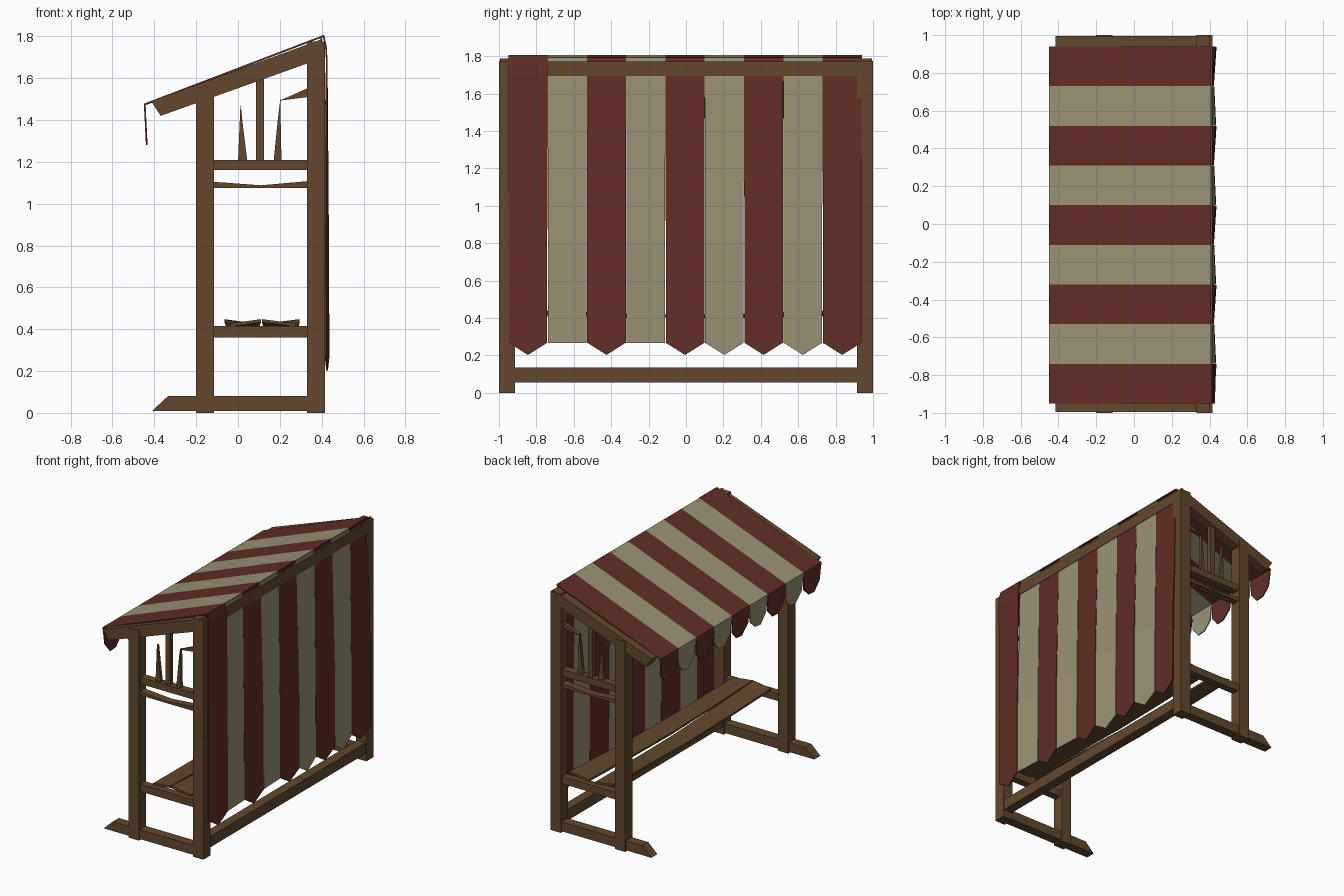
import bpy, bmesh, math
from mathutils import Vector

if "Cube" in bpy.data.objects:
    bpy.data.objects.remove(bpy.data.objects["Cube"])


def material(name, rgb):
    m = bpy.data.materials.new(name)
    m.diffuse_color = (*rgb, 1)
    m.use_nodes = True
    m.node_tree.nodes["Principled BSDF"].inputs["Base Color"].default_value = m.diffuse_color
    return m


WOOD = material("wood", (0.125, 0.064, 0.027))
RED = material("red_cloth", (0.122, 0.027, 0.02))
CREAM = material("cream_cloth", (0.32, 0.29, 0.175))


def loft(name, rings, mat):
    """Solid through matching rings of points, capped at both ends."""
    bm = bmesh.new()
    vs = [[bm.verts.new(p) for p in r] for r in rings]
    n = len(rings[0])
    for a, b in zip(vs, vs[1:]):
        for i in range(n):
            j = (i + 1) % n
            bm.faces.new((a[i], a[j], b[j], b[i]))
    bm.faces.new(vs[0])
    bm.faces.new(vs[-1])
    bmesh.ops.recalc_face_normals(bm, faces=bm.faces)
    me = bpy.data.meshes.new(name)
    bm.to_mesh(me)
    bm.free()
    me.materials.append(mat)
    ob = bpy.data.objects.new(name, me)
    bpy.context.collection.objects.link(ob)
    return ob


def side_board(name, profile, y0, y1):
    """Profile in x, z extruded along y."""
    return loft(name, [[(x, y, z) for x, z in profile] for y in (y0, y1)], WOOD)


def rect(x0, x1, z0, z1):
    return [(x0, z0), (x1, z0), (x1, z1), (x0, z1)]


# End frames, mirrored front to back
for tag, s in (("front", -1), ("rear", 1)):
    def board(name, prof, a=0.915, b=1.0):
        side_board(f"{tag}_{name}", prof, s * a, s * b)

    board("short_post", rect(-0.2, -0.115, 0, 1.56))
    board("tall_post", rect(0.33, 0.415, 0, 1.775))
    board("foot_beam", [(-0.41, 0.01), (0.34, 0.01), (0.34, 0.08), (-0.335, 0.08)], 0.922, 0.993)
    board("bench_rail", rect(-0.12, 0.34, 0.36, 0.415), 0.93, 0.985)
    board("upper_rail", rect(-0.12, 0.34, 1.16, 1.21), 0.93, 0.985)
    board("rafter", [(-0.415, 1.49), (-0.37, 1.42), (0.33, 1.67), (0.40, 1.695),
                     (0.40, 1.787), (0.37, 1.775)], 0.92, 0.995)
    # Intact and broken slats of the upper panel
    board("slat", rect(0.085, 0.125, 1.2, 1.61), 0.94, 0.975)
    board("broken_slat_a", [(0.0, 1.2), (0.045, 1.2), (0.025, 1.36), (0.012, 1.48)], 0.945, 0.97)
    board("broken_slat_b", [(0.17, 1.2), (0.208, 1.2), (0.202, 1.5), (0.19, 1.4)], 0.945, 0.97)
    board("broken_slat_c", [(0.2, 1.493), (0.335, 1.51), (0.335, 1.553)], 0.945, 0.97)
    # Splintered shelf stub below the upper rail
    board("broken_shelf", [(-0.12, 1.075), (0.335, 1.075), (0.335, 1.108),
                           (0.11, 1.088), (-0.12, 1.105)], 0.93, 0.985)

# Long rails on the tall side
side_board("lower_long_rail", rect(0.338, 0.408, 0.055, 0.135), -0.93, 0.93)
side_board("upper_long_rail", rect(0.338, 0.415, 1.695, 1.772), -0.93, 0.93)


# Bench planks, slightly tilted and sagging
def plank(name, x0, x1, tilt, sag, shift):
    rings = []
    for i in range(5):
        t = i / 4
        y = -0.95 + 1.9 * t
        dz = -sag * math.sin(math.pi * t)
        dx = shift * (t - 0.5)
        tw = tilt * (1 - 2 * t)
        rings.append([(x0 + dx, y, 0.413 + dz + max(0, -tw)), (x1 + dx, y, 0.413 + dz + max(0, tw)),
                      (x1 + dx, y, 0.428 + dz + max(0, tw)), (x0 + dx, y, 0.428 + dz + max(0, -tw))])
    loft(name, rings, WOOD)


plank("bench_plank_left", -0.05, 0.095, 0.02, 0.012, -0.03)
plank("bench_plank_right", 0.125, 0.285, -0.02, 0.012, 0.02)

# Striped cloth: roof panel, front tab and hanging curtain strip per stripe
Y0, N, W, T = -0.95, 9, 0.21, 0.008
for i in range(N):
    a, b = Y0 + i * W, Y0 + (i + 1) * W
    c = (a + b) / 2
    mat = CREAM if i % 2 else RED
    roof = [(-0.45, 1.478), (0.408, 1.806), (0.408, 1.797), (-0.45, 1.468)]
    loft(f"roof_stripe_{i}", [[(x, y, z) for x, z in roof] for y in (a, b)], mat)

    # Front tab with a tapered hem
    k = (-0.006, 0.004, 0.0)[i % 3]
    tab = [(a, 1.478), (b, 1.478), (b - 0.012, 1.345), (c + 0.035 + k, 1.285),
           (c - 0.03 + k, 1.28), (a + 0.012, 1.35)]
    loft(f"front_tab_{i}", [[(x + (1.478 - z) * 0.05, y, z) for y, z in tab]
                            for x in (-0.45, -0.45 + T)], mat)

    # Curtain strip: the first hangs outside the rail, the others behind it
    top = 0.424 if i == 0 else 0.4
    flat = i in (1, 3)
    tw = 0.007 if i % 2 == 0 else -0.005

    def row(z, x, pad, twist):
        return [(x - twist, a + pad, z), (x + twist, b - pad, z),
                (x + twist - T, b - pad, z), (x - twist - T, a + pad, z)]

    rows = [row(1.80 if i else 1.755, top, 0, 0), row(1.69, 0.428 if i == 0 else 0.412, 0, 0),
            row(0.8, 0.428, 0.002, tw), row(0.268, 0.43, 0.002, tw)]
    if i == 0:
        rows.insert(0, row(1.806, 0.412, 0, 0))
    loft(f"curtain_strip_{i}", rows, mat)
    if not flat:
        h = rows[-1]
        tip = [((h[0][0] + h[1][0]) / 2 - dx, c, 0.203) for dx in (0, T)]
        loft(f"curtain_point_{i}", [[h[0], h[1], tip[0]], [h[3], h[2], tip[1]]], mat)
